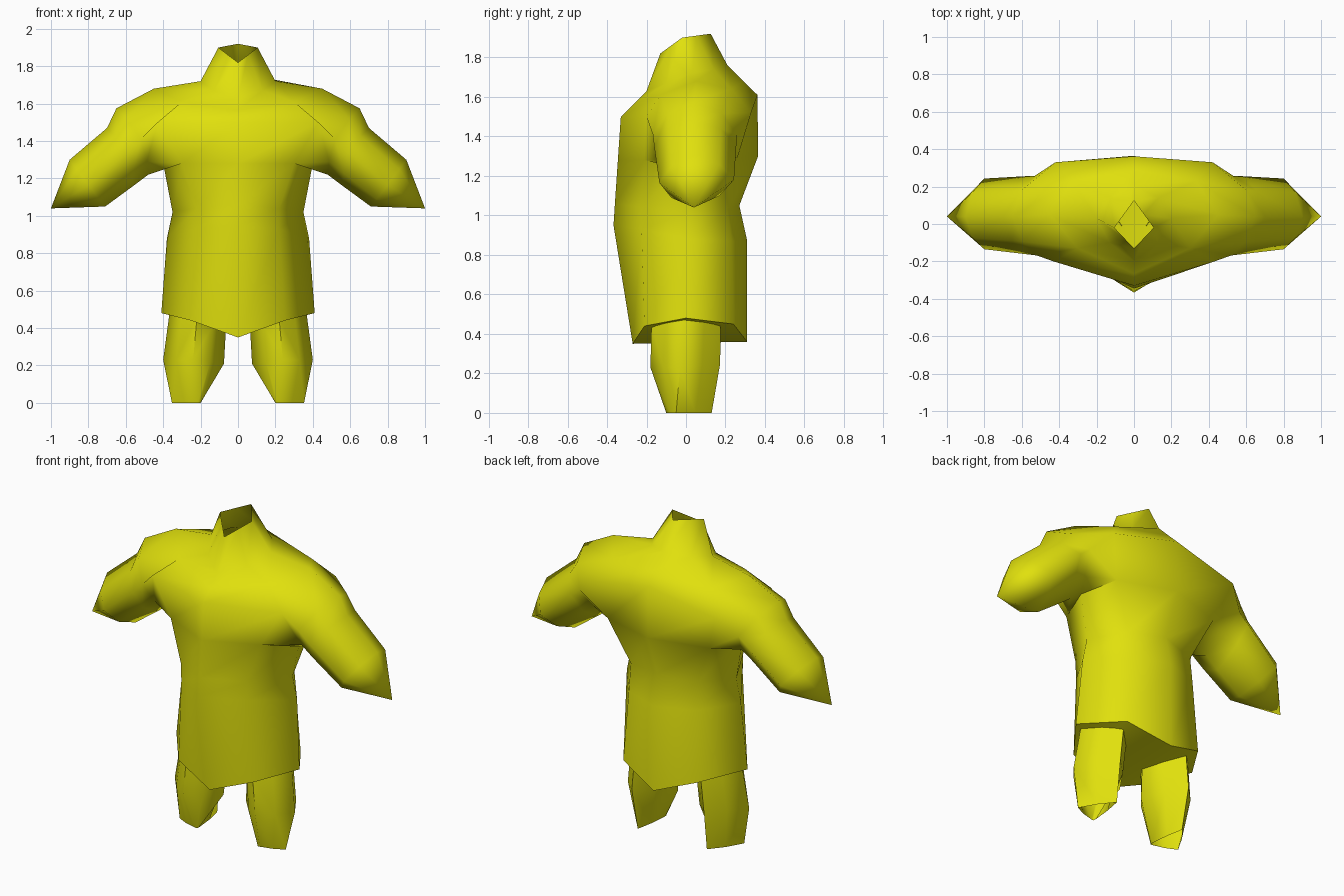
import bpy, bmesh, math
from mathutils import Vector

if "Cube" in bpy.data.objects:
    bpy.data.objects.remove(bpy.data.objects["Cube"])

yellow = bpy.data.materials.new("yellow")
yellow.diffuse_color = (0.75, 0.75, 0.004, 1)
yellow.use_nodes = True
yellow.node_tree.nodes["Principled BSDF"].inputs["Base Color"].default_value = yellow.diffuse_color


def finish(name, bm, angle):
    """Turn a bmesh into a smooth-shaded object with the yellow material."""
    bmesh.ops.recalc_face_normals(bm, faces=bm.faces)
    me = bpy.data.meshes.new(name)
    bm.to_mesh(me)
    bm.free()
    me.materials.append(yellow)
    ob = bpy.data.objects.new(name, me)
    bpy.context.collection.objects.link(ob)
    bpy.ops.object.select_all(action='DESELECT')
    ob.select_set(True)
    bpy.context.view_layer.objects.active = ob
    bpy.ops.object.shade_smooth_by_angle(angle=math.radians(angle))
    return ob


def bridge(bm, vs):
    """Join consecutive closed rings of vertices with quads."""
    n = len(vs[0])
    for a, b in zip(vs, vs[1:]):
        for i in range(n):
            j = (i + 1) % n
            bm.faces.new((a[i], a[j], b[j], b[i]))


def new_ring(bm, pts, s=1):
    return [bm.verts.new((s * p[0], p[1], p[2])) for p in pts]


def full_ring(half):
    """Mirror a front-to-back half profile into a closed ring."""
    return half + [(-x, y, z) for x, y, z in reversed(half[1:-1])]


def round_ring(corners, k=.64):
    """Add a rounded point between each pair of the four given points."""
    c = [Vector(p) for p in corners]
    mid = sum(c, Vector()) / 4
    out = []
    for i in range(4):
        out += [c[i], mid + (c[i] - mid + c[(i + 1) % 4] - mid) * k]
    return out


# Torso: half rings (front middle, front, side, back, back middle), hem to collar
torso = [
    [(0, -.27, .35), (.25, -.21, .44), (.41, 0, .48), (.25, .24, .45), (0, .31, .36)],
    [(0, -.367, .95), (.22, -.225, .93), (.38, .02, .88), (.22, .23, .87), (0, .31, .87)],
    [(0, -.36, 1.06), (.22, -.23, 1.04), (.35, .02, 1.02), (.22, .21, 1.03), (0, .27, 1.05)],
    [(0, -.345, 1.28), (.30, -.21, 1.28), (.40, .03, 1.28), (.34, .26, 1.29), (0, .365, 1.30)],
    [(0, -.33, 1.50), (.43, -.20, 1.50), (.55, .03, 1.57), (.42, .33, 1.52), (0, .362, 1.61)],
    [(0, -.265, 1.565), (.30, -.13, 1.61), (.45, .05, 1.68), (.33, .23, 1.64), (0, .29, 1.68)],
    [(0, -.20, 1.63), (.13, -.10, 1.67), (.20, .03, 1.72), (.13, .14, 1.74), (0, .21, 1.76)],
    [(0, -.13, 1.82), (.053, -.075, 1.86), (.105, -.02, 1.90), (.053, .052, 1.91), (0, .125, 1.92)],
]
bm = bmesh.new()
rings = [new_ring(bm, full_ring(h)) for h in torso]
bridge(bm, rings)
hem = rings[0]
# Underside, sloping up from the middle to both sides
bm.faces.new((hem[0], hem[1], hem[3], hem[4]))
bm.faces.new((hem[1], hem[2], hem[3]))
bm.faces.new((hem[0], hem[7], hem[5], hem[4]))
bm.faces.new((hem[7], hem[6], hem[5]))

# Arms grow from the shoulder openings: rings of top, front, bottom, back
arm = [
    [(.65, .04, 1.575), (.52, -.168, 1.41), (.48, .035, 1.22), (.53, .258, 1.41)],
    [(.70, .04, 1.47), (.59, -.16, 1.34), (.56, .035, 1.16), (.59, .255, 1.36)],
    [(.90, .04, 1.30), (.80, -.135, 1.165), (.71, .04, 1.05), (.80, .243, 1.18)],
]
low, chest, high = rings[3:6]
for s, f, m, b in ((1, 1, 2, 3), (-1, 7, 6, 5)):
    opening = [high[m], high[f], chest[f], low[f], low[m], low[b], chest[b], high[b]]
    bm.verts.remove(chest[m])
    sleeve = [opening] + [new_ring(bm, round_ring(r), s) for r in arm]
    bridge(bm, sleeve)
    tip = bm.verts.new((s * 1.0, .04, 1.04))
    for i in range(8):
        bm.faces.new((sleeve[-1][i], sleeve[-1][(i + 1) % 8], tip))
finish("body", bm, 75)

# Legs: rings of inner, front, outer, back points, open at the foot
leg = [
    [(.065, -.01, .39), (.22, -.175, .45), (.365, -.01, .49), (.22, .175, .45)],
    [(.075, -.03, .21), (.24, -.18, .23), (.40, -.03, .23), (.24, .173, .25)],
    [(.20, -.085, 0), (.215, -.10, 0), (.353, -.05, 0), (.23, .13, 0)],
]
for side, s in (("right", 1), ("left", -1)):
    bm = bmesh.new()
    bridge(bm, [new_ring(bm, round_ring(r, .56), s) for r in leg])
    finish(side + "_leg", bm, 75)
